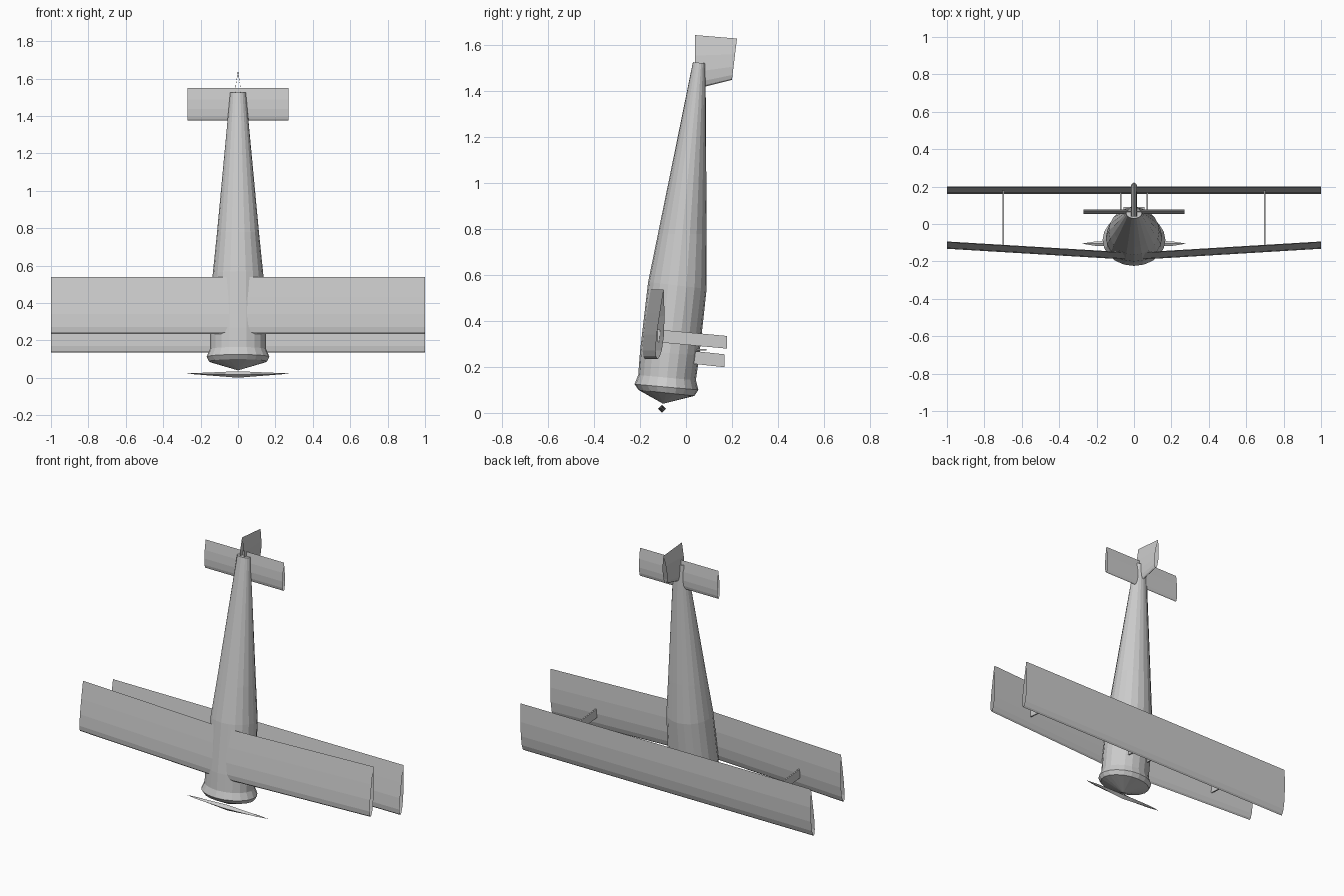
import bpy, bmesh
from math import sin, cos, pi, sqrt
from mathutils import Vector

cube = bpy.data.objects.get("Cube")
if cube:
    bpy.data.objects.remove(cube, do_unlink=True)

grey = bpy.data.materials.new("plain grey")
grey.use_nodes = True
grey.diffuse_color = (0.6, 0.6, 0.6, 1)
grey.node_tree.nodes["Principled BSDF"].inputs["Base Color"].default_value = grey.diffuse_color


def loft(name, rings, caps=False):
    """Skin a list of closed rings that share a point count."""
    bm = bmesh.new()
    loops = [[bm.verts.new(p) for p in ring] for ring in rings]
    for a, b in zip(loops, loops[1:]):
        n = len(a)
        for i in range(n):
            j = (i + 1) % n
            bm.faces.new((a[i], a[j], b[j], b[i]))
    if caps:
        bm.faces.new(loops[0][::-1])
        bm.faces.new(loops[-1])
    bmesh.ops.remove_doubles(bm, verts=bm.verts, dist=0.0002)
    bmesh.ops.recalc_face_normals(bm, faces=bm.faces)
    mesh = bpy.data.meshes.new(name)
    bm.to_mesh(mesh)
    bm.free()
    mesh.materials.append(grey)
    ob = bpy.data.objects.new(name, mesh)
    bpy.context.collection.objects.link(ob)
    return ob


def body_ring(belly, back, half_width, sides=20):
    """Tilted oval between a belly point and a back point, each (y, z)."""
    a, b = Vector((0, *belly)), Vector((0, *back))
    mid, arm = (a + b) / 2, (b - a) / 2
    side = Vector((half_width, 0, 0))
    return [mid + arm * cos(2 * pi * i / sides) + side * sin(2 * pi * i / sides)
            for i in range(sides)]


# Airfoil as (chord fraction, thickness factor), leading edge first
FOIL = [(0, 0), (0.03, 0.4), (0.12, 0.8), (0.32, 1), (0.62, 0.75), (1, 0),
        (0.65, -0.45), (0.35, -0.75), (0.12, -0.7), (0.03, -0.4)]
LENS = [(t, (h > 0) - (h < 0) and sqrt(t) * (1 - t) * 2.6 * (1 if h > 0 else -1))
        for t, h in FOIL]


def foil_ring(lead, trail, offset, section=FOIL):
    lead, trail, offset = Vector(lead), Vector(trail), Vector(offset)
    return [lead.lerp(trail, t) + offset * h for t, h in section]


def wing(name, stations, thick, section=FOIL):
    """Stations: (x, leading y, leading z, trailing y, trailing z)."""
    return loft(name, [foil_ring((x, ly, lz), (x, ty, tz), (0, thick, 0), section)
                       for x, ly, lz, ty, tz in stations])


# Fuselage with cowling and pointed nose
loft("fuselage", [
    body_ring((-0.1, 0.04), (-0.1, 0.04), 0),
    body_ring((-0.207, 0.1), (0.037, 0.074), 0.155),
    body_ring((-0.224, 0.125), (0.054, 0.1), 0.168),
    body_ring((-0.208, 0.165), (0.043, 0.142), 0.15),
    body_ring((-0.2, 0.27), (0.058, 0.25), 0.15),
    body_ring((-0.165, 0.57), (0.09, 0.54), 0.135),
    body_ring((-0.122, 0.78), (0.09, 0.78), 0.112),
    body_ring((0.03, 1.527), (0.085, 1.522), 0.042),
], caps=True)

# Wings: straight upper one, lower one with dihedral, open at the tips
wing("upper_wing", [(x, 0.17, 0.135, 0.198, 0.435) for x in (-1, 1)], 0.018)
wing("lower_wing", [(x, -0.183 + 0.06 * abs(x), 0.235, -0.157 + 0.06 * abs(x), 0.538)
                    for x in (-1, 0, 1)], 0.018)
wing("tailplane", [(x, 0.065, 1.375, 0.067, 1.55) for x in (-0.27, 0.27)], 0.011, LENS)

# Tail fin
loft("tail_fin", [
    foil_ring((0, 0.04, 1.41), (0, 0.04, 1.645), (0.017, 0, 0), LENS),
    foil_ring((0, 0.2, 1.45), (0, 0.222, 1.63), (0.015, 0, 0), LENS),
])


def strut(name, x, low, high, width, thick=0.004):
    """Flat bar between two (y, z) points at its lower edge."""
    loft(name, [[(x + s * thick, y, z + d) for s, d in
                 ((-1, 0), (1, 0), (1, width), (-1, width))]
                for y, z in (low, high)], caps=True)


# Struts on both sides
for side, label in ((1, "left"), (-1, "right")):
    strut(label + "_wing_strut", side * 0.7, (-0.125, 0.308), (0.178, 0.28), 0.055)
    strut(label + "_centre_strut", side * 0.07, (0, 0.217), (0.168, 0.199), 0.056)

# Windscreen plate
loft("windscreen", [[(x * w, y, z) for x, z in
                     ((-1, 0.272), (1, 0.272), (1, 0.278), (-1, 0.278))]
                    for y, w in ((0.03, 0.065), (0.09, 0.055))], caps=True)

# Propeller: slim spindle with a diamond section
blade = []
for i in range(9):
    u = -1 + i / 4
    hy = 0.017 * sqrt(1 - u * u)
    hz = 0.017 * (1 - abs(u)) + 0.0003
    z = 0.018 + 0.005 * abs(u)
    blade.append([(0.28 * u, -0.105 + hy * a, z + hz * b)
                  for a, b in ((1, 0), (0, 1), (-1, 0), (0, -1))])
loft("propeller", blade)
